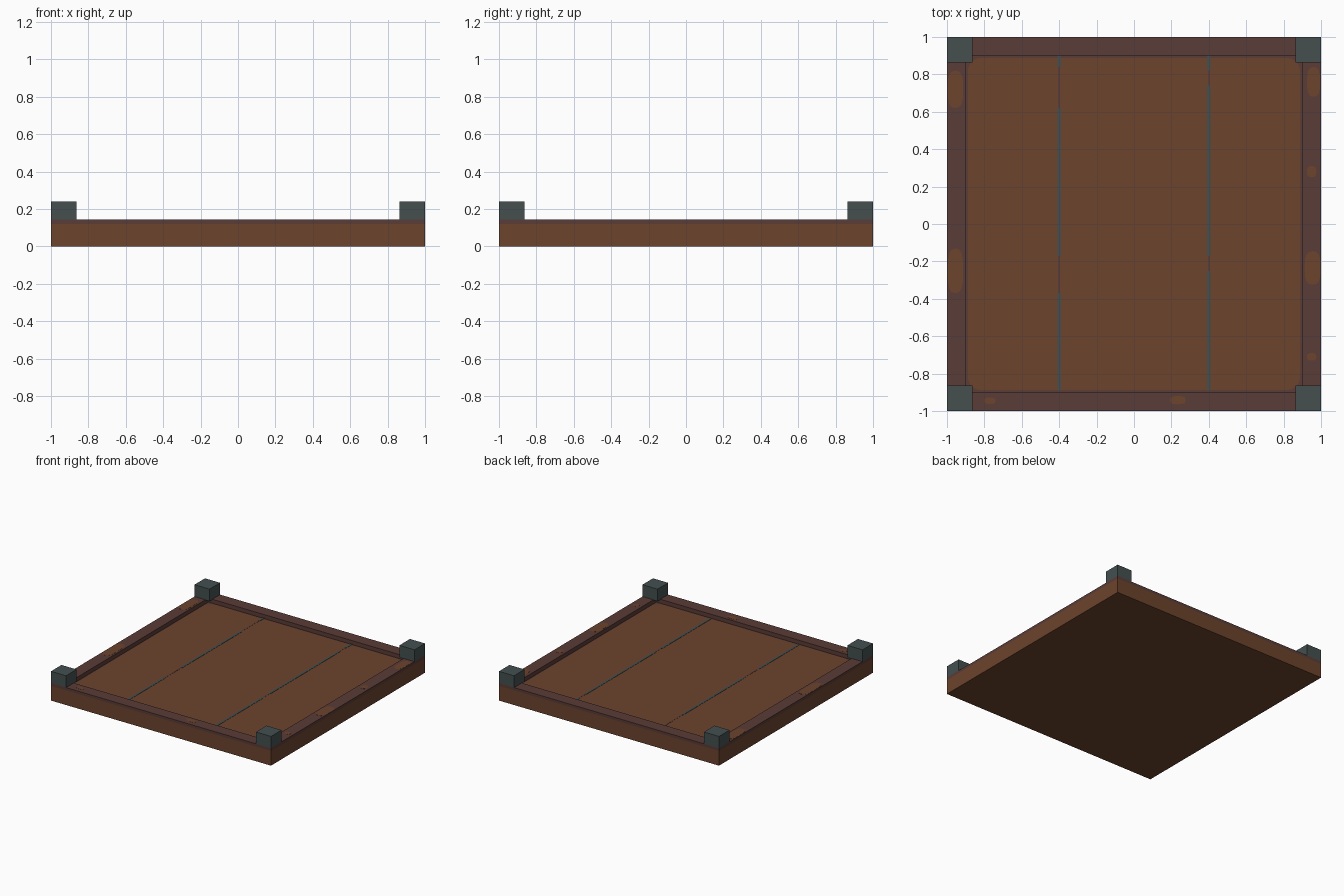
import bpy
import bmesh
import math

cube = bpy.data.objects.get("Cube")
if cube:
    bpy.data.objects.remove(cube, do_unlink=True)


def material(name, color):
    m = bpy.data.materials.new(name)
    m.use_nodes = True
    m.diffuse_color = (*color, 1)
    bsdf = next(n for n in m.node_tree.nodes if n.type == "BSDF_PRINCIPLED")
    bsdf.inputs["Base Color"].default_value = (*color, 1)
    return m


WOOD = material("warm brown wood", (0.150, 0.056, 0.026))
TRIM = material("dark plum brown", (0.102, 0.045, 0.038))
SLATE = material("dark slate", (0.058, 0.078, 0.078))

RAIL_TOP, FLOOR, BAND = 0.143, 0.11, 0.12
INNER = 0.9
SKIN = 0.002


def finish(name, bm, *mats):
    bmesh.ops.recalc_face_normals(bm, faces=bm.faces)
    mesh = bpy.data.meshes.new(name)
    bm.to_mesh(mesh)
    bm.free()
    for m in mats:
        mesh.materials.append(m)
    obj = bpy.data.objects.new(name, mesh)
    bpy.context.collection.objects.link(obj)
    return obj


def box(name, x, y, z, mat):
    """Box from three (low, high) ranges."""
    bm = bmesh.new()
    bmesh.ops.create_cube(bm, size=1)
    for v in bm.verts:
        v.co = [r[0] if c < 0 else r[1] for c, r in zip(v.co, (x, y, z))]
    return finish(name, bm, mat)


def plate(name, points, z, mat):
    """Thin slab from a flat outline."""
    bm = bmesh.new()
    face = bm.faces.new([bm.verts.new((x, y, z)) for x, y in points])
    top = bmesh.ops.extrude_face_region(bm, geom=[face])["geom"]
    for v in top:
        if isinstance(v, bmesh.types.BMVert):
            v.co.z += SKIN
    return finish(name, bm, mat)


# Tray: square rings swept from the underside up over the rim to the floor
bm = bmesh.new()
profile = [(1, 0), (1, BAND), (1, RAIL_TOP), (INNER, RAIL_TOP), (INNER, FLOOR)]
rings = [[bm.verts.new((sx * r, sy * r, z))
          for sx, sy in ((-1, -1), (1, -1), (1, 1), (-1, 1))] for r, z in profile]
for low, high in zip(rings, rings[1:]):
    for i in range(4):
        j = (i + 1) % 4
        bm.faces.new((low[i], low[j], high[j], high[i]))
bm.faces.new(rings[0])
bm.faces.new(rings[-1])
for f in bm.faces:
    f.material_index = 0 if f.calc_center_median().z < BAND * 0.7 else 1
finish("tray", bm, WOOD, TRIM)

# Floor boards: one painted area with rounded corners
R, HALF = 0.07, 0.888
outline = []
for k, (sx, sy) in enumerate(((1, 1), (-1, 1), (-1, -1), (1, -1))):
    for step in range(6):
        a = math.radians(90 * k + 18 * step)
        outline.append((sx * (HALF - R) + R * math.cos(a),
                        sy * (HALF - R) + R * math.sin(a)))
plate("floor_boards", outline, FLOOR, WOOD)

# Seams between the boards, worn away in places
for side, x, runs in (("right", -0.4, ((-0.89, -0.37), (-0.17, 0.62), (0.84, 0.9))),
                      ("left", 0.4, ((-0.89, -0.25), (-0.17, 0.74), (0.82, 0.9)))):
    box(f"worn_seam_{side}", (x - 0.005, x + 0.005), (-0.89, 0.89),
        (FLOOR, FLOOR + SKIN * 1.5), TRIM)
    for i, run in enumerate(runs):
        box(f"seam_{side}_{i + 1}", (x - 0.009, x + 0.009), run,
            (FLOOR, FLOOR + SKIN * 2), SLATE)

# Worn patches on the rim: centre x, centre y, half width, half length
patches = ((-0.955, 0.72, 0.042, 0.1), (-0.955, -0.25, 0.042, 0.12),
           (0.96, 0.76, 0.035, 0.08), (0.95, 0.28, 0.025, 0.03),
           (0.955, -0.235, 0.043, 0.09), (0.95, -0.71, 0.025, 0.02),
           (-0.77, -0.945, 0.03, 0.018), (0.235, -0.942, 0.042, 0.022))
for i, (x, y, w, h) in enumerate(patches):
    ring = [2 * math.pi * t / 16 for t in range(16)]
    plate(f"worn_patch_{i + 1}",
          [(x + w * math.copysign(abs(math.cos(a)) ** 0.7, math.cos(a)),
            y + h * math.copysign(abs(math.sin(a)) ** 0.7, math.sin(a))) for a in ring],
          RAIL_TOP - SKIN / 2, WOOD)

# Corner blocks
for sx, side in ((-1, "right"), (1, "left")):
    for sy, end in ((-1, "front"), (1, "back")):
        box(f"corner_block_{end}_{side}", sorted((sx, sx * 0.863)),
            sorted((sy, sy * 0.863)), (RAIL_TOP - 0.003, 0.24), SLATE)
